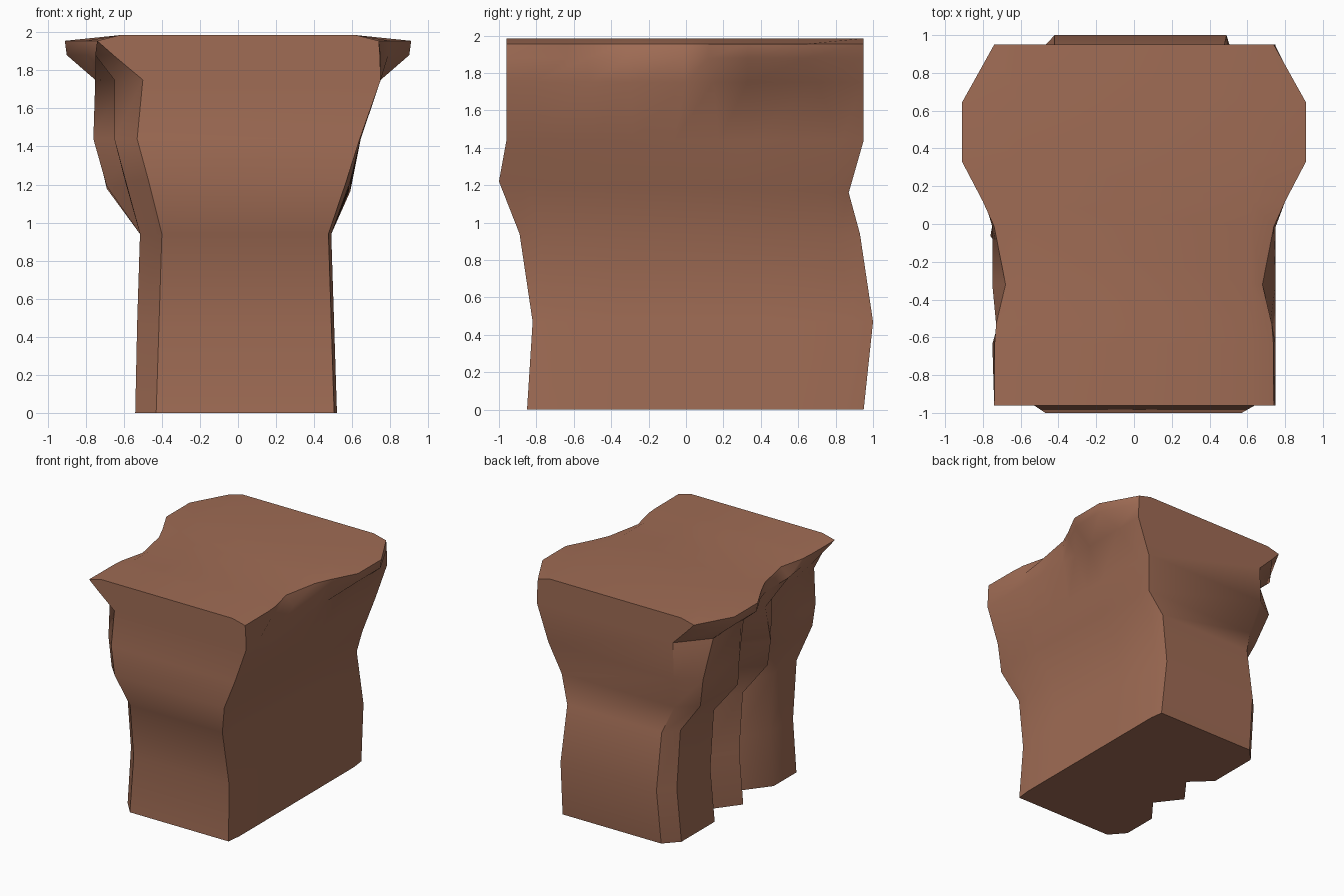
import bpy, bmesh

if "Cube" in bpy.data.objects:
    bpy.data.objects.remove(bpy.data.objects["Cube"])

# Nine stations per side, front to back (0..1 along each ring's depth)
BODY = [0, .07, .24, .355, .47, .595, .685, .935, 1]
SHOULDER = [0, .08, .235, .345, .5, .58, .675, .87, 1]
CAP = [0, .17, .225, .335, .495, .565, .675, .84, 1]

top_x = [.74, .738, .73, .68, .74, .80, .91, .91, .74]
rim_x = [.745, .75, .72, .75, .75, .79, .9, .9, .745]
flat_x = [.62] * 9


def side(edge, middle):
    return [edge] + [middle] * 7 + [edge]


# Rings: (z front, z back, y front, y back, stations, left x, right x)
rings = [
    (0, 0, -.85, .95, BODY,
     [.43, .54, .54, .38, .54, .37, .54, .54, .43], side(.505, .52)),
    (.47, .47, -.82, 1.0, BODY,
     [.415, .53, .53, .37, .53, .36, .53, .53, .42], side(.49, .505)),
    (.94, .94, -.89, .93, BODY,
     [.40, .515, .515, .36, .515, .36, .515, .515, .42], side(.475, .49)),
    (1.22, 1.16, -1.0, .87, BODY,
     [.47, .59, .59, .45, .69, .47, .69, .66, .50], side(.57, .59)),
    (1.44, 1.44, -.96, .95, BODY,
     [.53, .65, .65, .54, .76, .56, .75, .74, .55], side(.64, .645)),
    (1.75, 1.75, -.96, .95, SHOULDER,
     [.50, .65, .65, .61, .75, .66, .75, .75, .54], side(.75, .75)),
    (1.88, 1.88, -.96, .95, CAP, [.655] + rim_x[1:8] + [.67], rim_x),
    (1.955, 1.955, -.96, .95, CAP, top_x, top_x),
    (1.985, 1.985, -.96, .95, CAP, flat_x, flat_x),
]

# Loft the ribbed pillar from the rings
bm = bmesh.new()
loops = []
for zf, zb, yf, yb, st, left, right in rings:
    pos = [(yf + (yb - yf) * t, zf + (zb - zf) * t) for t in st]
    pts = [(r, y, z) for r, (y, z) in zip(right, pos)]
    pts += [(-l, y, z) for l, (y, z) in reversed(list(zip(left, pos)))]
    loops.append([bm.verts.new(p) for p in pts])
for a, b in zip(loops, loops[1:]):
    n = len(a)
    for i in range(n):
        j = (i + 1) % n
        bm.faces.new((a[i], a[j], b[j], b[i]))

# Flat base, and a top made of strips across the width
bm.faces.new(loops[0][::-1])
t = loops[-1]
for i in range(8):
    bm.faces.new((t[i], t[i + 1], t[16 - i], t[17 - i]))
bmesh.ops.recalc_face_normals(bm, faces=bm.faces)

mesh = bpy.data.meshes.new("rock_pillar")
bm.to_mesh(mesh)
bm.free()
pillar = bpy.data.objects.new("rock_pillar", mesh)
bpy.context.collection.objects.link(pillar)

# Reddish-brown rock
mat = bpy.data.materials.new("brown_rock")
mat.diffuse_color = (.35, .15, .09, 1)
mat.use_nodes = True
mat.node_tree.nodes["Principled BSDF"].inputs["Base Color"].default_value = mat.diffuse_color
mesh.materials.append(mat)

bpy.context.view_layer.objects.active = pillar
pillar.select_set(True)
bpy.ops.object.shade_smooth_by_angle(angle=.7)
